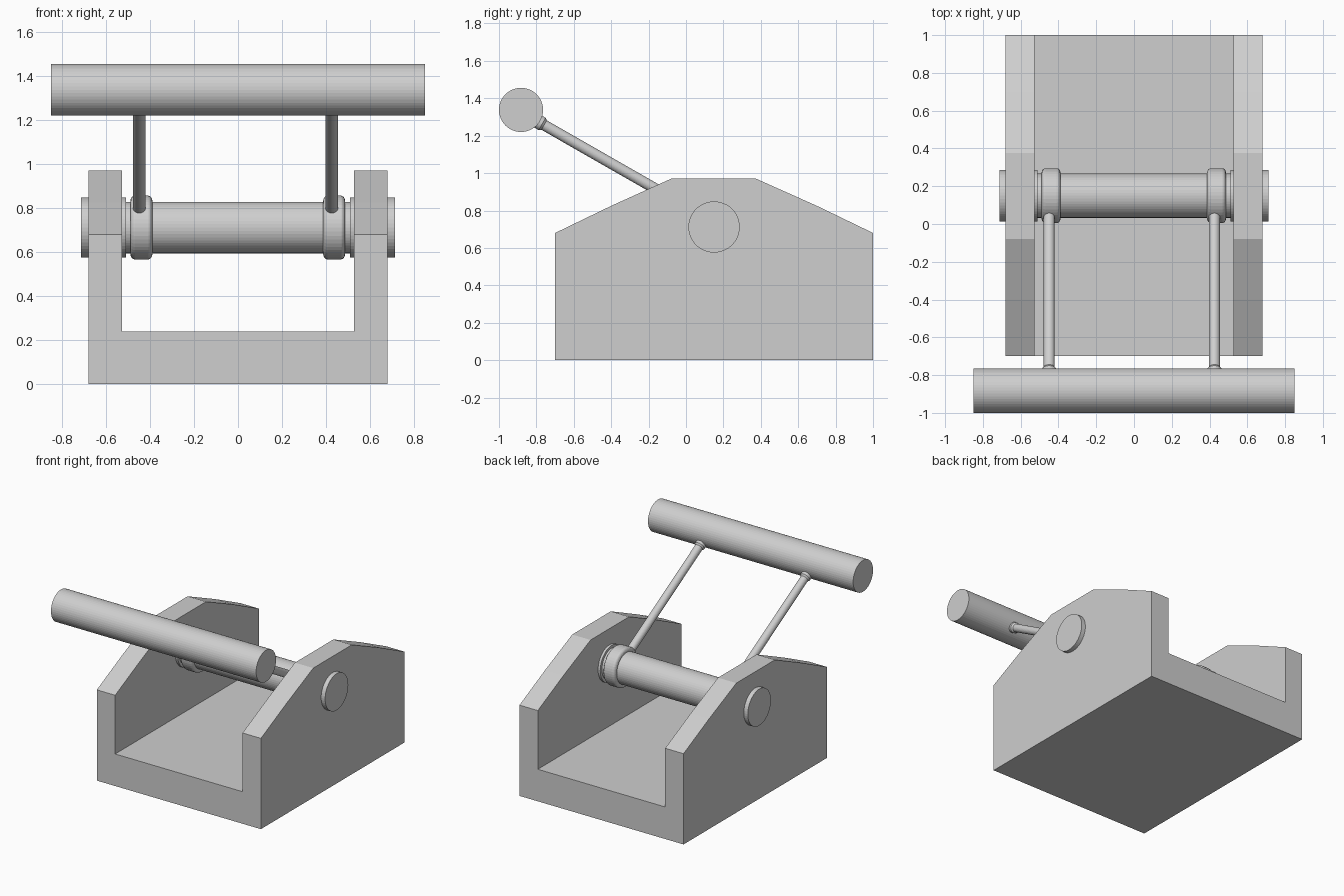
import bpy, bmesh, math
from mathutils import Vector

if "Cube" in bpy.data.objects:
    bpy.data.objects.remove(bpy.data.objects["Cube"])

grey = bpy.data.materials.new("light_grey")
grey.diffuse_color = (0.62, 0.62, 0.62, 1)
grey.use_nodes = True
grey.node_tree.nodes["Principled BSDF"].inputs["Base Color"].default_value = grey.diffuse_color


def finish(name, bm):
    bmesh.ops.recalc_face_normals(bm, faces=bm.faces)
    me = bpy.data.meshes.new(name)
    bm.to_mesh(me)
    bm.free()
    me.materials.append(grey)
    ob = bpy.data.objects.new(name, me)
    bpy.context.collection.objects.link(ob)
    return ob


def loft(name, rings):
    """Join closed rings of points in order and cap both ends."""
    bm = bmesh.new()
    loops = [[bm.verts.new(p) for p in r] for r in rings]
    n = len(loops[0])
    for a, b in zip(loops, loops[1:]):
        for i in range(n):
            j = (i + 1) % n
            bm.faces.new((a[i], a[j], b[j], b[i]))
    bm.faces.new(loops[0])
    bm.faces.new(loops[-1])
    return finish(name, bm)


def turned(name, start, direction, profile, sides=48):
    """Turned part: profile is a list of (distance along axis, radius)."""
    d = Vector(direction).normalized()
    u = d.orthogonal().normalized()
    v = d.cross(u)
    s = Vector(start)
    ang = [2 * math.pi * i / sides for i in range(sides)]
    return loft(name, [[s + d * t + (u * math.cos(a) + v * math.sin(a)) * r for a in ang]
                       for t, r in profile])


# U-shaped cradle: the cross-section's wall height varies along y
W, IN, FLOOR = 0.68, 0.528, 0.24
stations = [(-0.70, 0.68), (-0.40, 0.825), (-0.08, 0.97),
            (0.375, 0.97), (0.70, 0.825), (1.0, 0.68)]
loft("cradle_base", [[(-W, y, 0), (W, y, 0), (W, y, h), (IN, y, h), (IN, y, FLOOR),
                      (-IN, y, FLOOR), (-IN, y, h), (-W, y, h)] for y, h in stations])

# Axle with wide ends and a groove next to each lever ring
AY, AZ = 0.15, 0.712
half = [(-0.713, 0.137), (-0.51, 0.137), (-0.51, 0.117)]
turned("axle", (0, AY, AZ), (1, 0, 0), half + [(-x, r) for x, r in reversed(half)])

# Lever rings, rods and the flared joints under the handle
HAND = Vector((0, -0.882, 1.338))
top, bottom = Vector((0, -0.86, 1.315)), Vector((0, 0.08, 0.777))
slope = bottom - top
for side, ring_x, rod_x in (("left", -0.439, -0.449), ("right", 0.437, 0.426)):
    prof = [(-0.05, 0.10)]
    prof += [(-0.03 - 0.02 * math.cos(a), 0.12 + 0.025 * math.sin(a))
             for a in [math.pi / 2 * i / 5 for i in range(6)]]
    prof += [(-x, r) for x, r in reversed(prof)]
    turned(side + "_lever_ring", (ring_x, AY, AZ), (1, 0, 0), prof)
    turned(side + "_lever_rod", top + Vector((rod_x, 0, 0)), slope,
           [(0, 0.029), (slope.length, 0.029)], 32)
    turned(side + "_rod_collar", top + Vector((rod_x, 0, 0)), slope,
           [(0.03, 0.038), (0.105, 0.038), (0.118, 0.028)], 32)

# Handle bar
turned("handle_bar", HAND, (1, 0, 0), [(-0.85, 0.118), (0.85, 0.118)])
